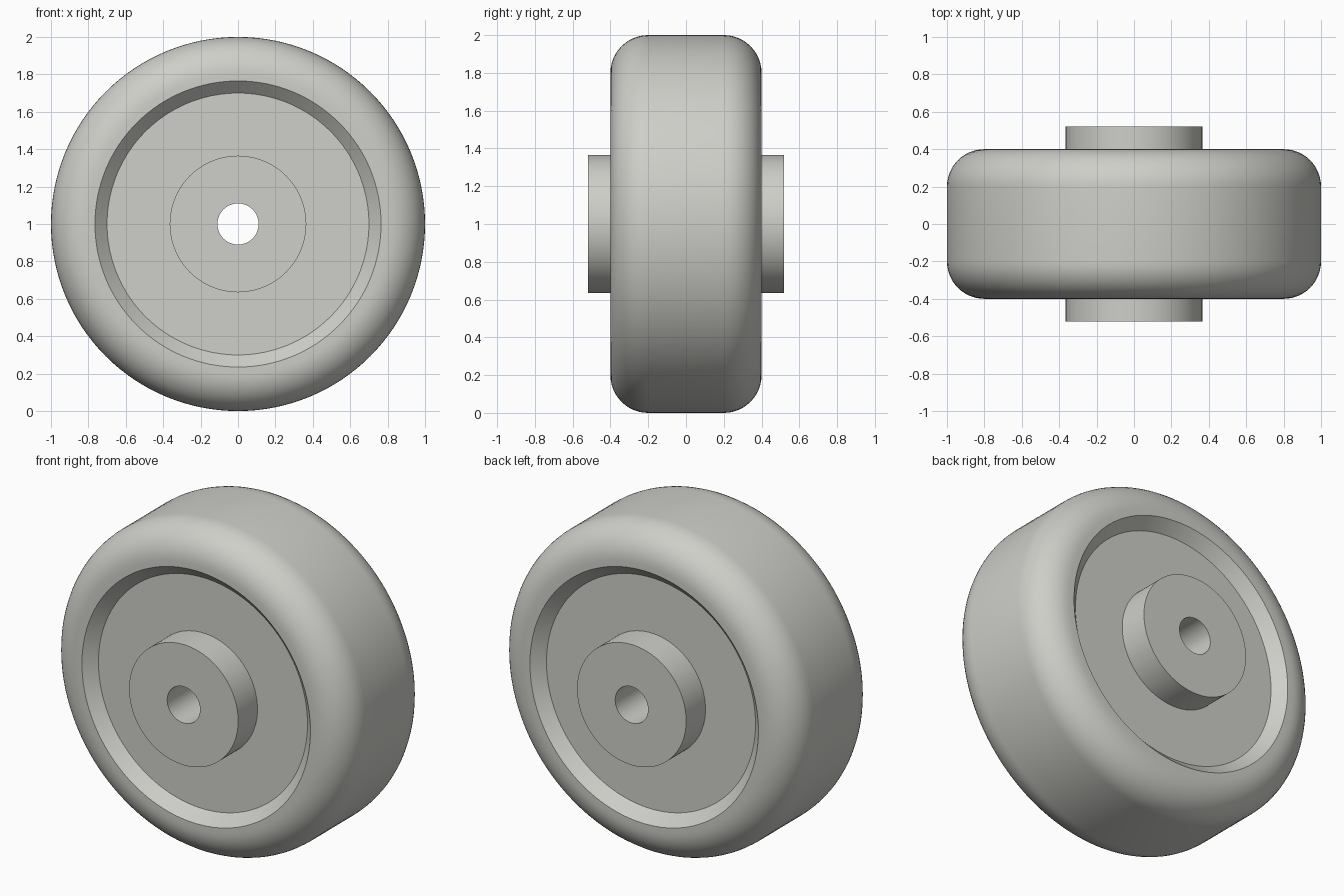
import bpy, bmesh, math

if "Cube" in bpy.data.objects:
    bpy.data.objects.remove(bpy.data.objects["Cube"])

SEGS = 128
CENTRE_Z = 1.0

mat = bpy.data.materials.new("light warm grey")
mat.diffuse_color = (0.62, 0.62, 0.585, 1.0)
mat.use_nodes = True
mat.node_tree.nodes["Principled BSDF"].inputs["Base Color"].default_value = mat.diffuse_color

# Half profile as (radius, half width): bore, hub, recessed disc, rim, rounded tread
half = [(0.11, 0.52), (0.365, 0.52), (0.365, 0.335), (0.70, 0.335), (0.765, 0.40)]
for i in range(13):
    a = math.radians(90 - 90 * i / 12)
    half.append((0.80 + 0.20 * math.cos(a), 0.20 + 0.20 * math.sin(a)))

# Mirror to a closed outline, both sides alike
profile = [(r, -y) for r, y in half] + [(r, y) for r, y in reversed(half)]

# Wheel: spin the outline around the y axis
bm = bmesh.new()
rings = []
for s in range(SEGS):
    t = 2 * math.pi * s / SEGS
    rings.append([bm.verts.new((r * math.cos(t), y, CENTRE_Z + r * math.sin(t)))
                  for r, y in profile])
n = len(profile)
for s in range(SEGS):
    a, b = rings[s], rings[(s + 1) % SEGS]
    for i in range(n):
        j = (i + 1) % n
        bm.faces.new((a[i], a[j], b[j], b[i]))
bmesh.ops.recalc_face_normals(bm, faces=bm.faces[:])

mesh = bpy.data.meshes.new("wheel")
bm.to_mesh(mesh)
bm.free()
mesh.materials.append(mat)
wheel = bpy.data.objects.new("wheel", mesh)
bpy.context.collection.objects.link(wheel)

# Smooth curved surfaces, crisp corners
bpy.context.view_layer.objects.active = wheel
wheel.select_set(True)
bpy.ops.object.shade_smooth_by_angle(angle=math.radians(30))
